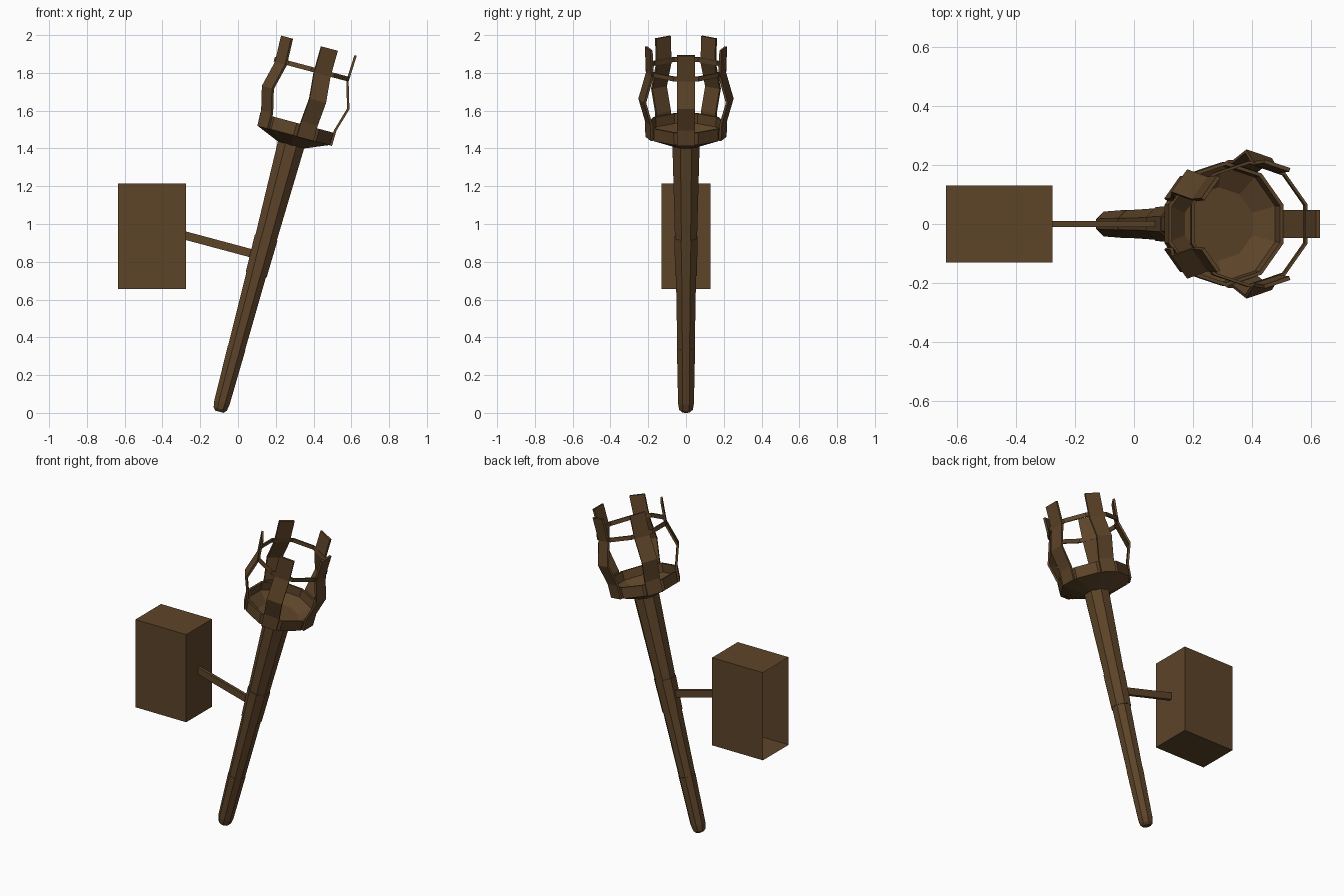
import bpy, bmesh
from math import pi, cos, sin, radians
from mathutils import Matrix, Vector

if "Cube" in bpy.data.objects:
    bpy.data.objects.remove(bpy.data.objects["Cube"])

# Tilted frame: local z runs up the torch, local x points away from the wall
TILT = Matrix.Translation((-0.098, 0, 0.006)) @ Matrix.Rotation(radians(15), 4, 'Y')

mat = bpy.data.materials.new("dark_brown")
mat.diffuse_color = (0.11, 0.058, 0.022, 1)
mat.use_nodes = True
mat.node_tree.nodes["Principled BSDF"].inputs["Base Color"].default_value = mat.diffuse_color


def finish(name, bm, matrix=TILT, recalc=True):
    if recalc:
        bmesh.ops.recalc_face_normals(bm, faces=bm.faces)
    bm.transform(matrix)
    me = bpy.data.meshes.new(name)
    bm.to_mesh(me)
    bm.free()
    me.materials.append(mat)
    ob = bpy.data.objects.new(name, me)
    bpy.context.collection.objects.link(ob)
    return ob


def lathe(name, profile, n, closed=False):
    """Faceted turning with flat sides facing the axes; profile is (apothem, height)."""
    bm = bmesh.new()
    k = 1 / cos(pi / n)
    rings = [[bm.verts.new((r * k * cos((2 * i + 1) * pi / n),
                            r * k * sin((2 * i + 1) * pi / n), z)) for i in range(n)]
             for r, z in profile]
    pairs = list(zip(rings, rings[1:]))
    if closed:
        pairs.append((rings[-1], rings[0]))
    else:
        bm.faces.new(rings[0][::-1])
        bm.faces.new(rings[-1])
    for a, b in pairs:
        for i in range(n):
            j = (i + 1) % n
            bm.faces.new((a[i], a[j], b[j], b[i]))
    return finish(name, bm)


def box(name, lo, hi, matrix=TILT, open_wall_side=False):
    bm = bmesh.new()
    bmesh.ops.create_cube(bm, size=1)
    for v in bm.verts:
        v.co = Vector([l + (h - l) * (c + 0.5) for l, h, c in zip(lo, hi, v.co)])
    if open_wall_side:
        wall = [f for f in bm.faces if f.normal.x < -0.9]
        bmesh.ops.delete(bm, geom=wall, context='FACES')
    return finish(name, bm, matrix, recalc=False)


# Handle: rounded butt, three tapering lengths and a collar
lathe("handle_lower", [(0.022, 0), (0.036, 0.015), (0.042, 0.05), (0.048, 0.35)], 8)
lathe("handle_middle", [(0.046, 0.33), (0.054, 0.80)], 8)
lathe("handle_collar", [(0.057, 0.75), (0.062, 0.955)], 8)
lathe("handle_upper", [(0.057, 0.90), (0.072, 1.47)], 8)

# Cup with a sloped underside, upright rim and recessed floor
lathe("cup", [(0.066, 1.46), (0.198, 1.515), (0.201, 1.583), (0.189, 1.583),
              (0.186, 1.53), (0.118, 1.485)], 10)

# Hoop joining the straps
lathe("hoop", [(0.194, 1.865), (0.203, 1.865), (0.203, 1.89), (0.194, 1.89)], 10, True)

# Five bent straps around the cup
outer = [(0.211, 1.513), (0.213, 1.598), (0.25, 1.725), (0.208, 1.865), (0.214, 2.008)]
section = outer + [(r - 0.013, z) for r, z in reversed(outer)]
for s in range(5):
    bm = bmesh.new()
    sides = [[bm.verts.new((r, y, z)) for r, z in section] for y in (-0.047, 0.047)]
    n = len(section)
    for i in range(n):
        j = (i + 1) % n
        bm.faces.new((sides[0][i], sides[0][j], sides[1][j], sides[1][i]))
    for side in sides:
        for i in range(len(outer) - 1):
            bm.faces.new((side[i], side[i + 1], side[n - 2 - i], side[n - 1 - i]))
    finish(f"strap_{s + 1}", bm, TILT @ Matrix.Rotation(2 * pi * s / 5, 4, 'Z'))

# Bracket arm and wall block, open on the wall side
box("bracket_arm", (-0.425, -0.01, 0.832), (0, 0.01, 0.876))
box("wall_block", (-0.635, -0.13, 0.655), (-0.275, 0.13, 1.215), Matrix(), True)
